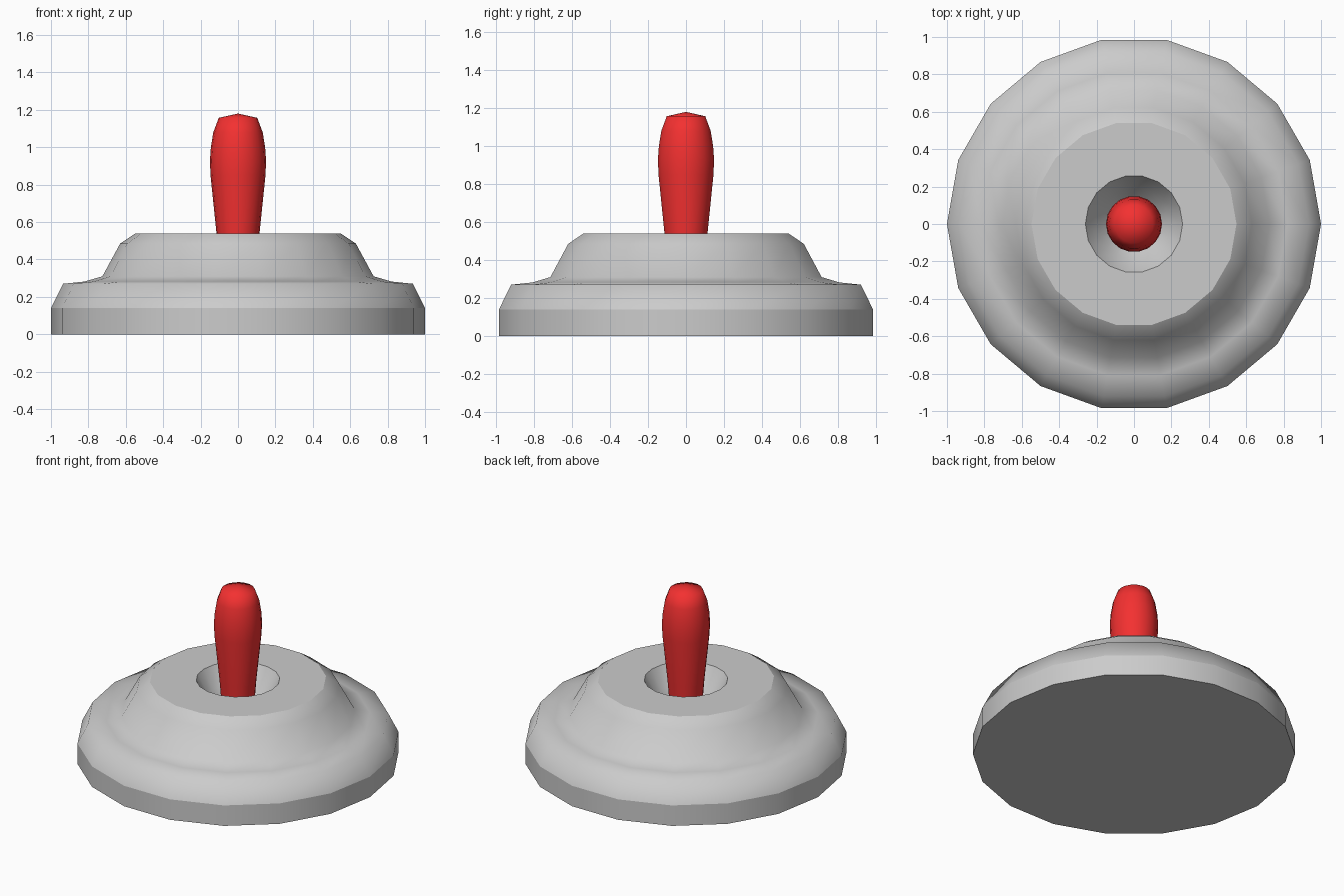
import bpy, bmesh
from math import cos, sin, tau

if "Cube" in bpy.data.objects:
    bpy.data.objects.remove(bpy.data.objects["Cube"])


def lathe(name, profile, sides, sharp=()):
    """Revolve (radius, z) points about z; rings listed in sharp keep hard edges."""
    bm = bmesh.new()
    rings = []
    for r, z in profile:
        if r == 0:
            rings.append([bm.verts.new((0, 0, z))] * sides)
        else:
            rings.append([bm.verts.new((r * cos(tau * i / sides), r * sin(tau * i / sides), z))
                          for i in range(sides)])
    for a, b in zip(rings, rings[1:]):
        for i in range(sides):
            j = (i + 1) % sides
            quad = list(dict.fromkeys((a[i], a[j], b[j], b[i])))
            bm.faces.new(quad).smooth = True
    # Flat closing caps
    for ring in (rings[0], rings[-1]):
        if ring[0] is not ring[1]:
            bm.faces.new(ring)
    for k in sharp:
        for i in range(sides):
            e = bm.edges.get((rings[k][i], rings[k][(i + 1) % sides]))
            if e:
                e.smooth = False
    bmesh.ops.recalc_face_normals(bm, faces=bm.faces)
    mesh = bpy.data.meshes.new(name)
    bm.to_mesh(mesh)
    bm.free()
    ob = bpy.data.objects.new(name, mesh)
    bpy.context.collection.objects.link(ob)
    return ob


# Stepped round base with a conical socket in the top
lathe("base", [(1, 0), (1, 0.14), (0.935, 0.27), (0.82, 0.282), (0.725, 0.31),
               (0.63, 0.485), (0.548, 0.54), (0.26, 0.54), (0.19, 0.42), (0.1, 0.33)],
      18, sharp=(0, 1, 6, 7, 9))

# Red lever, rooted in the socket
lever = lathe("lever", [(0.098, 0.32), (0.115, 0.54), (0.147, 0.85), (0.15, 0.93),
                        (0.145, 1.0), (0.132, 1.08), (0.103, 1.157), (0, 1.18)],
              18, sharp=(0,))
red = bpy.data.materials.new("red")
red.diffuse_color = (0.9, 0.03, 0.03, 1)
red.use_nodes = True
red.node_tree.nodes["Principled BSDF"].inputs["Base Color"].default_value = red.diffuse_color
lever.data.materials.append(red)
